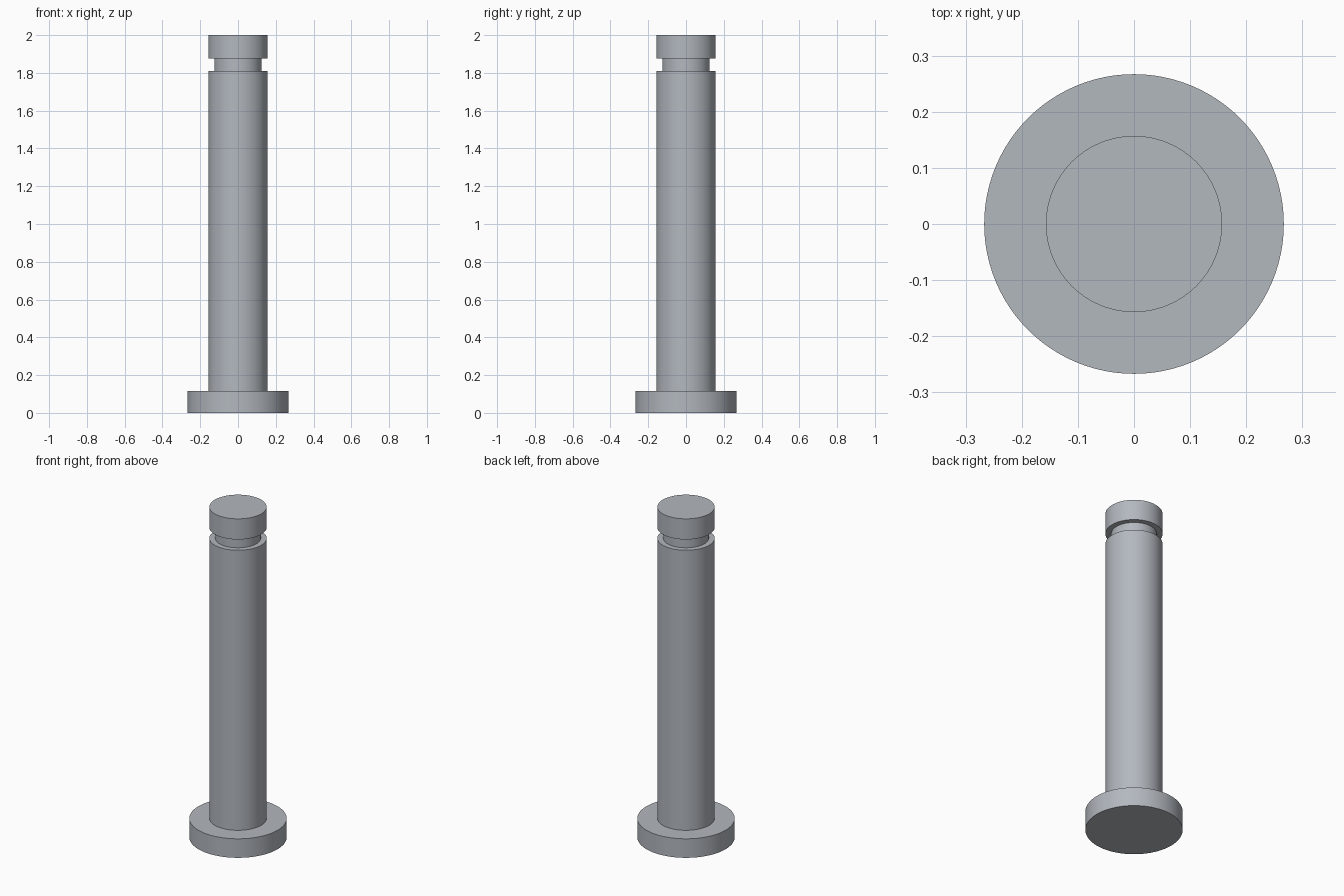
import bpy
import bmesh
import math

cube = bpy.data.objects.get("Cube")
if cube:
    bpy.data.objects.remove(cube, do_unlink=True)

# Plain steel
steel = bpy.data.materials.new("steel_grey")
steel.use_nodes = True
colour = (0.45, 0.48, 0.52, 1.0)
steel.diffuse_color = colour
steel.node_tree.nodes["Principled BSDF"].inputs["Base Color"].default_value = colour

SEGMENTS = 96
HEAD_R, SHAFT_R, GROOVE_R = 0.267, 0.157, 0.125
HEAD_TOP, GROOVE_LOW, GROOVE_HIGH, TOP = 0.115, 1.81, 1.875, 2.0

# Half-section of the pin: head, shaft, retaining groove and tip
profile = [
    (HEAD_R, 0), (HEAD_R, HEAD_TOP),
    (SHAFT_R, HEAD_TOP), (SHAFT_R, GROOVE_LOW),
    (GROOVE_R, GROOVE_LOW), (GROOVE_R, GROOVE_HIGH),
    (SHAFT_R, GROOVE_HIGH), (SHAFT_R, TOP),
]

# Turn the section into rings and close both ends
bm = bmesh.new()
rings = []
for r, z in profile:
    angles = [math.tau * i / SEGMENTS for i in range(SEGMENTS)]
    rings.append([bm.verts.new((r * math.cos(a), r * math.sin(a), z)) for a in angles])
for low, high in zip(rings, rings[1:]):
    for i in range(SEGMENTS):
        j = (i + 1) % SEGMENTS
        bm.faces.new((low[i], low[j], high[j], high[i]))
bm.faces.new(rings[0][::-1])
bm.faces.new(rings[-1])
bmesh.ops.recalc_face_normals(bm, faces=bm.faces)

mesh = bpy.data.meshes.new("headed_pin")
bm.to_mesh(mesh)
bm.free()
mesh.materials.append(steel)
pin = bpy.data.objects.new("headed_pin", mesh)
bpy.context.collection.objects.link(pin)

# Smooth round walls with crisp shoulders
bpy.ops.object.select_all(action="DESELECT")
pin.select_set(True)
bpy.context.view_layer.objects.active = pin
bpy.ops.object.shade_smooth_by_angle(angle=math.radians(30))
